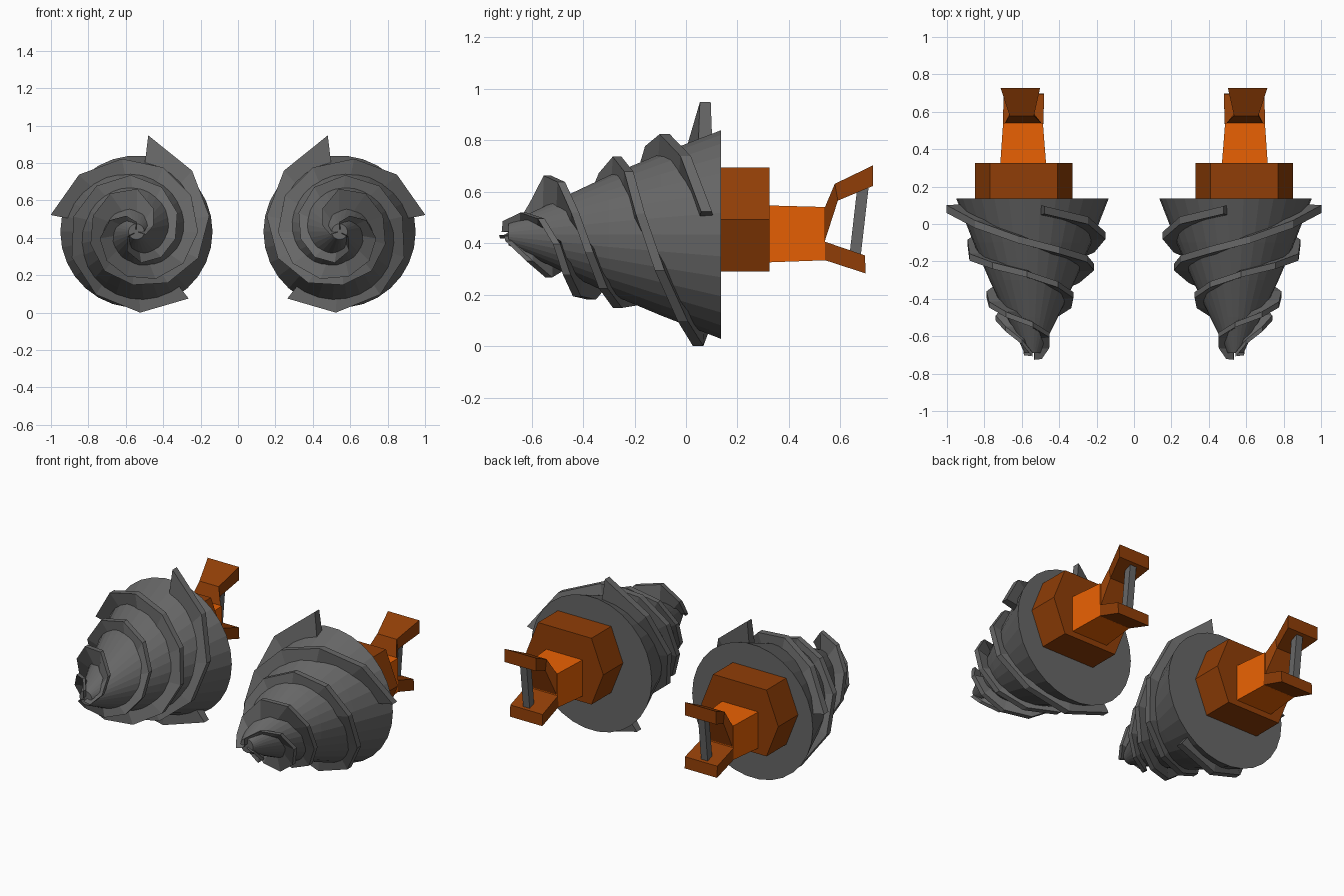
import bpy, bmesh, math

if "Cube" in bpy.data.objects:
    bpy.data.objects.remove(bpy.data.objects["Cube"])

CX, CZ = 0.543, 0.433          # drill axis (right-hand drill; the left one is mirrored)


def material(name, rgb):
    m = bpy.data.materials.new(name)
    m.diffuse_color = (*rgb, 1)
    m.use_nodes = True
    m.node_tree.nodes["Principled BSDF"].inputs["Base Color"].default_value = m.diffuse_color
    return m


GREY = material("dark steel", (0.135, 0.135, 0.135))
BROWN = material("burnt brown", (0.28, 0.048, 0.002))
ORANGE = material("bright orange", (0.85, 0.125, 0.001))


def loft(name, rings, mat):
    """Skin a list of equal rings, cap both ends and mirror across x = 0."""
    bm = bmesh.new()
    loops = [[bm.verts.new(p) for p in ring] for ring in rings]
    n = len(loops[0])
    for a, b in zip(loops, loops[1:]):
        for i in range(n):
            j = (i + 1) % n
            bm.faces.new((a[i], a[j], b[j], b[i]))
    bm.faces.new(loops[0][::-1])
    bm.faces.new(loops[-1])
    bmesh.ops.recalc_face_normals(bm, faces=bm.faces)
    me = bpy.data.meshes.new(name)
    bm.to_mesh(me)
    bm.free()
    me.materials.append(mat)
    ob = bpy.data.objects.new(name, me)
    bpy.context.collection.objects.link(ob)
    mod = ob.modifiers.new("mirror", 'MIRROR')
    mod.use_mirror_merge = False
    return ob


def lerp_table(table, s):
    """Linear interpolation in rows of (s, value, ...)."""
    for a, b in zip(table, table[1:]):
        if s <= b[0]:
            f = (s - a[0]) / (b[0] - a[0])
            return [u + (v - u) * f for u, v in zip(a[1:], b[1:])]
    return list(table[-1][1:])


# Drill cone profile: (distance forward = -y, radius)
PROFILE = [(-0.135, 0.407), (0.10, 0.315), (0.30, 0.23), (0.50, 0.135), (0.69, 0.042)]


def cone_radius(y):
    return lerp_table(PROFILE, -y)[0]


def polar(r, y, a):
    return (CX + r * math.cos(a), y, CZ + r * math.sin(a))


SIDES = 30
loft("drill_cone", [[polar(r, -d, 2 * math.pi * i / SIDES) for i in range(SIDES)]
                    for d, r in PROFILE], GREY)


# Three helical cutting ridges, winding from the base towards the tip
def ridge(name, start_deg, keys):
    """keys: rows of (sweep in degrees, y, height above the cone)."""
    steps, sweep = 13, keys[-1][0]
    rings = []
    for k in range(steps + 1):
        t = k / steps
        a = math.radians(start_deg + sweep * t)
        y, h = lerp_table(keys, sweep * t)
        r = cone_radius(y)
        w = 0.028 - 0.012 * t
        rin = max(r - 0.05, 0.01)
        rings.append([polar(rin, y - w, a), polar(r + h, y - 0.75 * w, a),
                      polar(r + h, y + 0.75 * w, a), polar(rin, y + w, a)])
    loft(name, rings, GREY)


ridge("ridge_side", 11, [(0, 0.08, 0.082), (79, -0.11, 0.075), (169, -0.23, 0.07),
                         (259, -0.41, 0.075), (349, -0.515, 0.065), (440, -0.70, 0.01)])
ridge("ridge_top", 97, [(0, 0.075, 0.135), (35, 0.02, 0.08), (83, -0.09, 0.065), (173, -0.26, 0.04),
                        (263, -0.40, 0.065), (345, -0.525, 0.125), (400, -0.61, 0.05), (460, -0.71, 0.01)])
ridge("ridge_bottom", 232, [(0, 0.075, 0.07), (38, 0.045, 0.06), (75, -0.02, 0.05), (128, -0.16, 0.065),
                            (218, -0.275, 0.06), (308, -0.42, 0.045), (398, -0.545, 0.05), (460, -0.69, 0.01)])

# Six-sided collar behind the cone
hexagon = [(0.26, 0), (0.18, 0.202), (-0.18, 0.202), (-0.26, 0), (-0.18, -0.202), (0.18, -0.202)]
loft("collar", [[(0.59 + x, y, 0.492 + z) for x, z in hexagon] for y in (0.13, 0.325)], BROWN)


def section(x0, x1, y0, z0, y1, z1):
    """Rectangular cross-section between a lower (y0, z0) and an upper (y1, z1) edge."""
    return [(x0, y0, z0), (x1, y0, z0), (x1, y1, z1), (x0, y1, z1)]


# Tapered neck
loft("neck", [section(0.47, 0.715, 0.32, 0.325, 0.32, 0.546),
              section(0.487, 0.70, 0.54, 0.333, 0.54, 0.54)], ORANGE)

# Fork at the rear: upper and lower prongs
loft("upper_prong", [section(0.495, 0.69, 0.54, 0.41, 0.54, 0.54),
                     section(0.535, 0.665, 0.59, 0.565, 0.578, 0.63),
                     section(0.502, 0.713, 0.727, 0.622, 0.727, 0.702)], BROWN)
loft("lower_prong", [section(0.485, 0.70, 0.535, 0.335, 0.54, 0.405),
                     section(0.48, 0.698, 0.698, 0.282, 0.695, 0.352)], BROWN)

# Steel rod joining the prongs
loft("fork_rod", [[(x, y + dy, z) for x, dy in
                   ((0.578, -0.022), (0.622, -0.022), (0.622, 0.022), (0.578, 0.022))]
                  for y, z in ((0.655, 0.335), (0.69, 0.64))], GREY)
